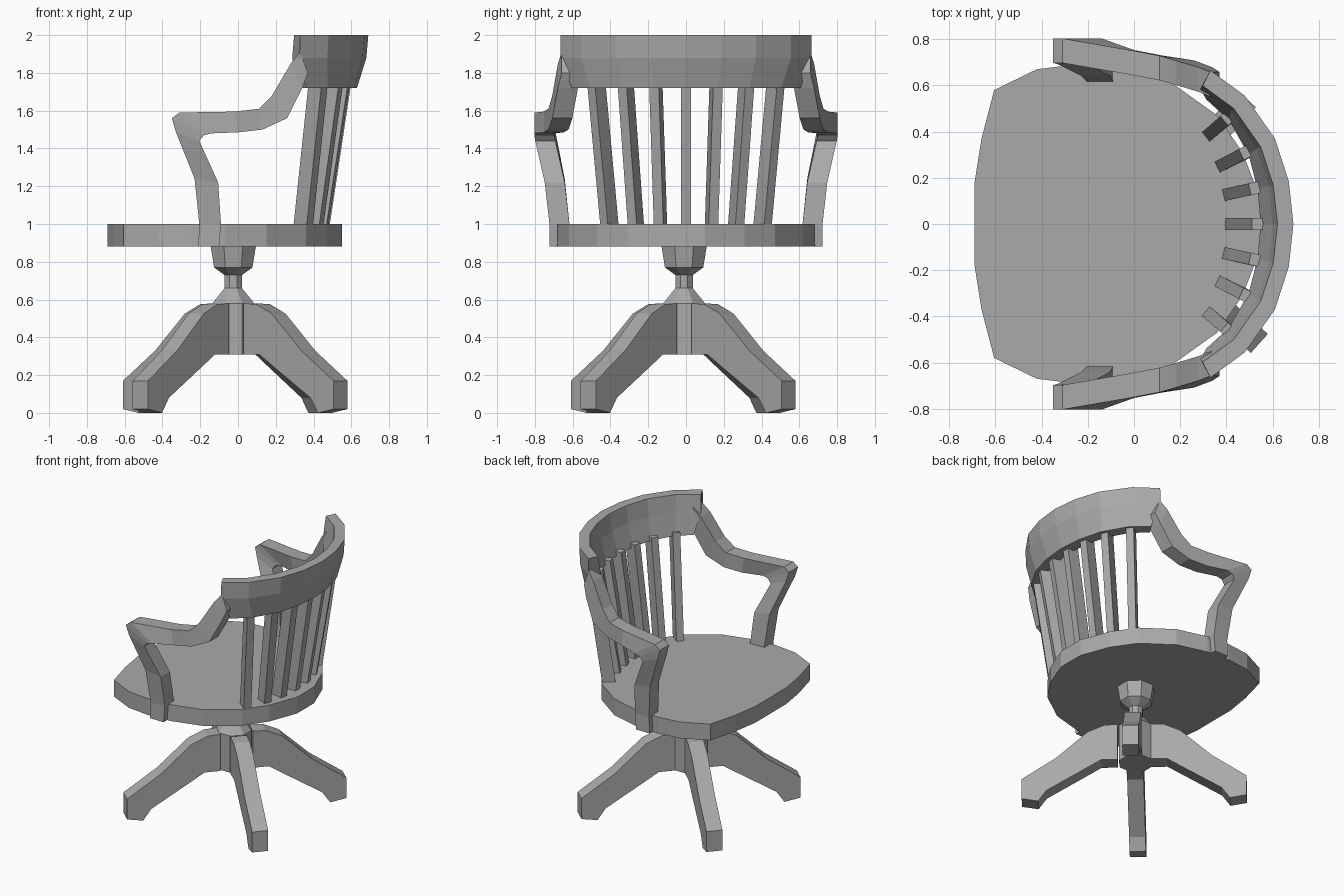
import bpy, bmesh, math
from mathutils import Vector

cube = bpy.data.objects.get("Cube")
if cube:
    bpy.data.objects.remove(cube)

grey = bpy.data.materials.new("plain_grey")
grey.use_nodes = True
grey.diffuse_color = (0.4, 0.4, 0.4, 1)
grey.node_tree.nodes["Principled BSDF"].inputs["Base Color"].default_value = (0.4, 0.4, 0.4, 1)


def loft(name, rings):
    """Skin a list of equal-length closed rings and cap both ends."""
    bm = bmesh.new()
    rows = [[bm.verts.new(p) for p in ring] for ring in rings]
    n = len(rows[0])
    for a, b in zip(rows, rows[1:]):
        for i in range(n):
            j = (i + 1) % n
            bm.faces.new((a[i], a[j], b[j], b[i]))
    bm.faces.new(rows[0][::-1])
    bm.faces.new(rows[-1])
    bmesh.ops.recalc_face_normals(bm, faces=bm.faces)
    mesh = bpy.data.meshes.new(name)
    bm.to_mesh(mesh)
    bm.free()
    mesh.materials.append(grey)
    obj = bpy.data.objects.new(name, mesh)
    bpy.context.collection.objects.link(obj)
    return obj


def mirrored(half):
    """Extend a half outline, ending on the centre line, across y."""
    return half + [(x, -y) for x, y in half[-2::-1]]


# Seat: thick slab with a broad front and round back
side = [(-0.69, 0.18), (-0.66, 0.37), (-0.605, 0.58), (-0.42, 0.67), (-0.25, 0.69), (-0.07, 0.68),
        (0.15, 0.62), (0.36, 0.47), (0.47, 0.31), (0.55, 0.1)]
outline = side + [(x, -y) for x, y in reversed(side)]
loft("seat", [[(x, y, z) for x, y in outline] for z in (0.88, 1.0)])

# Central column and swivel hub
column = [(0.12, 0.31), (0.12, 0.58), (0.05, 0.66), (0.05, 0.73), (0.11, 0.77), (0.13, 0.885)]
angles = [math.radians(22.5 + 45 * i) for i in range(8)]
loft("column", [[(-0.025 + r * math.cos(a), -0.01 + r * math.sin(a), z) for a in angles]
                for r, z in column])

# Four splayed legs, each an extruded side profile
leg = [(0.11, 0.58), (0.2, 0.575), (0.31, 0.525), (0.52, 0.33), (0.75, 0.17), (0.75, 0.02),
       (0.64, 0.0), (0.585, 0.08), (0.33, 0.24), (0.22, 0.31), (0.11, 0.31)]
for i in range(4):
    obj = loft(f"leg_{i + 1}", [[(r, w, z) for r, z in leg] for w in (-0.055, 0.055)])
    obj.location = (-0.015, -0.015, 0)
    obj.rotation_euler.z = math.radians(48 + 90 * i)

# Curved back rail, flaring upward
arc = mirrored([(0.33, 0.665), (0.48, 0.555), (0.61, 0.37), (0.67, 0.185), (0.69, 0)])


def rail_section(x, y):
    low = (0.36 + (x - 0.33) * 0.75, y * 0.91)
    return [(x * 0.9, y * 0.9, 2.0), (x, y, 2.0), (x * 0.985, y, 1.88),
            (*low, 1.72), (low[0] * 0.87, low[1] * 0.89, 1.72), (x * 0.87, y * 0.88, 1.88)]


loft("back_rail", [rail_section(x, y) for x, y in arc])

# Slats leaning out from the seat to the rail
slats = [((0.44, 0), (0.555, 0)), ((0.43, 0.135), (0.545, 0.16)),
         ((0.40, 0.265), (0.505, 0.32)), ((0.345, 0.405), (0.425, 0.475))]
for i, (foot, top) in enumerate(slats):
    for s in (1, -1) if i else (1,):
        out = Vector((foot[0] + 0.15, foot[1] * s)).normalized()
        across = Vector((-out.y, out.x))
        rings = []
        for (x, y), z in ((foot, 0.99), (top, 1.75)):
            c = Vector((x, y * s))
            rings.append([(*(c + out * u * 0.045 + across * v * 0.026), z)
                          for u, v in ((-1, -1), (1, -1), (1, 1), (-1, 1))])
        loft(f"slat_{i}_{'left' if s < 0 else 'right'}", rings)

# Arms: outer x and z, inner x and z, sideways centre
arm = [(-0.21, 0.88, -0.10, 0.88, 0.67), (-0.205, 1.0, -0.09, 1.0, 0.67),
       (-0.23, 1.24, -0.105, 1.22, 0.695), (-0.33, 1.49, -0.205, 1.44, 0.745),
       (-0.35, 1.56, -0.18, 1.47, 0.75), (-0.31, 1.59, -0.14, 1.48, 0.75),
       (-0.02, 1.595, 0, 1.485, 0.70), (0.11, 1.61, 0.13, 1.5, 0.675),
       (0.18, 1.68, 0.26, 1.56, 0.655), (0.28, 1.85, 0.34, 1.72, 0.625),
       (0.33, 1.91, 0.37, 1.80, 0.605)]
for s, name in ((1, "rear_side_arm"), (-1, "front_side_arm")):
    loft(name, [[(a, s * (y - 0.053), b), (a, s * (y + 0.053), b),
                 (c, s * (y + 0.053), d), (c, s * (y - 0.053), d)] for a, b, c, d, y in arm])
